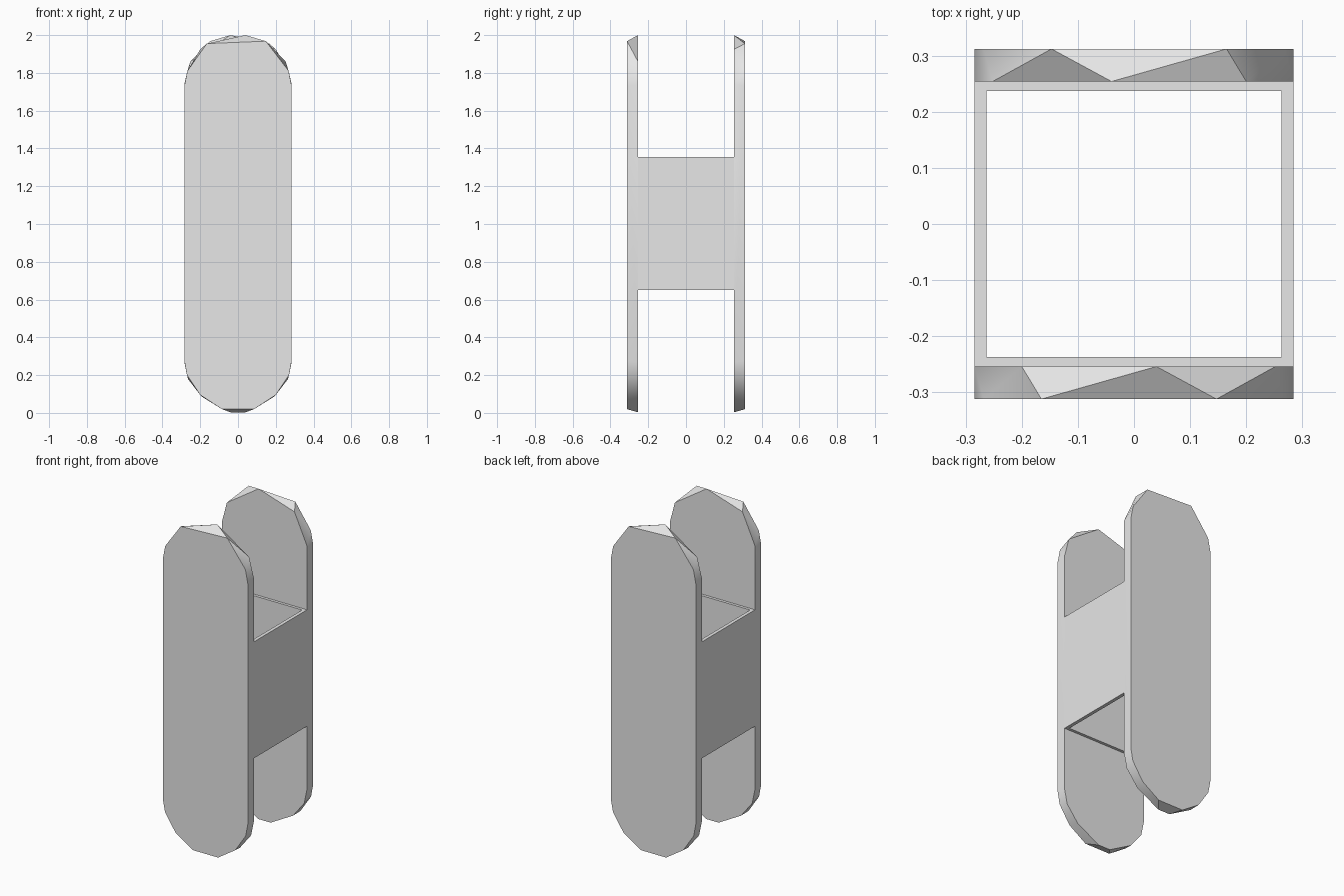
import bpy, bmesh, math

cube = bpy.data.objects.get("Cube")
if cube:
    bpy.data.objects.remove(cube, do_unlink=True)

grey = bpy.data.materials.new("plain grey")
grey.use_nodes = True
colour = (0.8, 0.8, 0.8, 1)
grey.diffuse_color = colour
grey.node_tree.nodes["Principled BSDF"].inputs["Base Color"].default_value = colour

W = 0.284                  # half width
OUT, IN = 0.312, 0.254     # plate faces, distance from the centre


def add_object(name, bm):
    mesh = bpy.data.meshes.new(name)
    bm.to_mesh(mesh)
    bm.free()
    mesh.materials.append(grey)
    obj = bpy.data.objects.new(name, mesh)
    bpy.context.collection.objects.link(obj)
    return obj


def both_sides(points):
    return points + [(-x, z) for x, z in points]


# Outlines (x, z) of the outer and inner face of a plate
outer = both_sides([(W, 1.73), (W, 0.275), (0.27, 0.2), (0.2, 0.095), (0.085, 0.02)])
outer += [(-0.268, 1.81), (-0.165, 1.955), (0.147, 1.968), (0.268, 1.81)]
inner = both_sides([(W, 1.74), (W, 0.27), (0.265, 0.18), (0.19, 0.085), (0.04, 0.003)])
inner += [(-0.2, 1.925), (0.04, 2.0), (0.252, 1.86)]


# Front and back plates, turned half round from each other
def plate(name, turn):
    bm = bmesh.new()
    for outline, y in ((outer, -OUT), (inner, -IN)):
        for x, z in outline:
            bm.verts.new((turn * x, turn * y, z))
    bmesh.ops.convex_hull(bm, input=bm.verts)
    bmesh.ops.dissolve_limit(bm, angle_limit=math.radians(0.5),
                             verts=bm.verts, edges=bm.edges)
    bmesh.ops.recalc_face_normals(bm, faces=bm.faces)
    return add_object(name, bm)


plates = [plate("front_plate", 1), plate("back_plate", -1)]
bpy.ops.object.select_all(action="DESELECT")
for obj in plates:
    obj.select_set(True)
bpy.context.view_layer.objects.active = plates[0]
bpy.ops.object.shade_smooth_by_angle(angle=math.radians(30))

# Open square tube joining the plates
bm = bmesh.new()
bmesh.ops.create_cube(bm, size=1)
for v in bm.verts:
    v.co.x *= 2 * W
    v.co.y *= 0.516
    v.co.z = v.co.z * 0.704 + 1.003
ends = [f for f in bm.faces if abs(f.normal.z) > 0.5]
bmesh.ops.delete(bm, geom=ends, context="FACES_ONLY")
tube = add_object("connecting_tube", bm)
wall = tube.modifiers.new("wall", "SOLIDIFY")
wall.thickness = 0.021
wall.offset = -1
wall.use_even_offset = True
